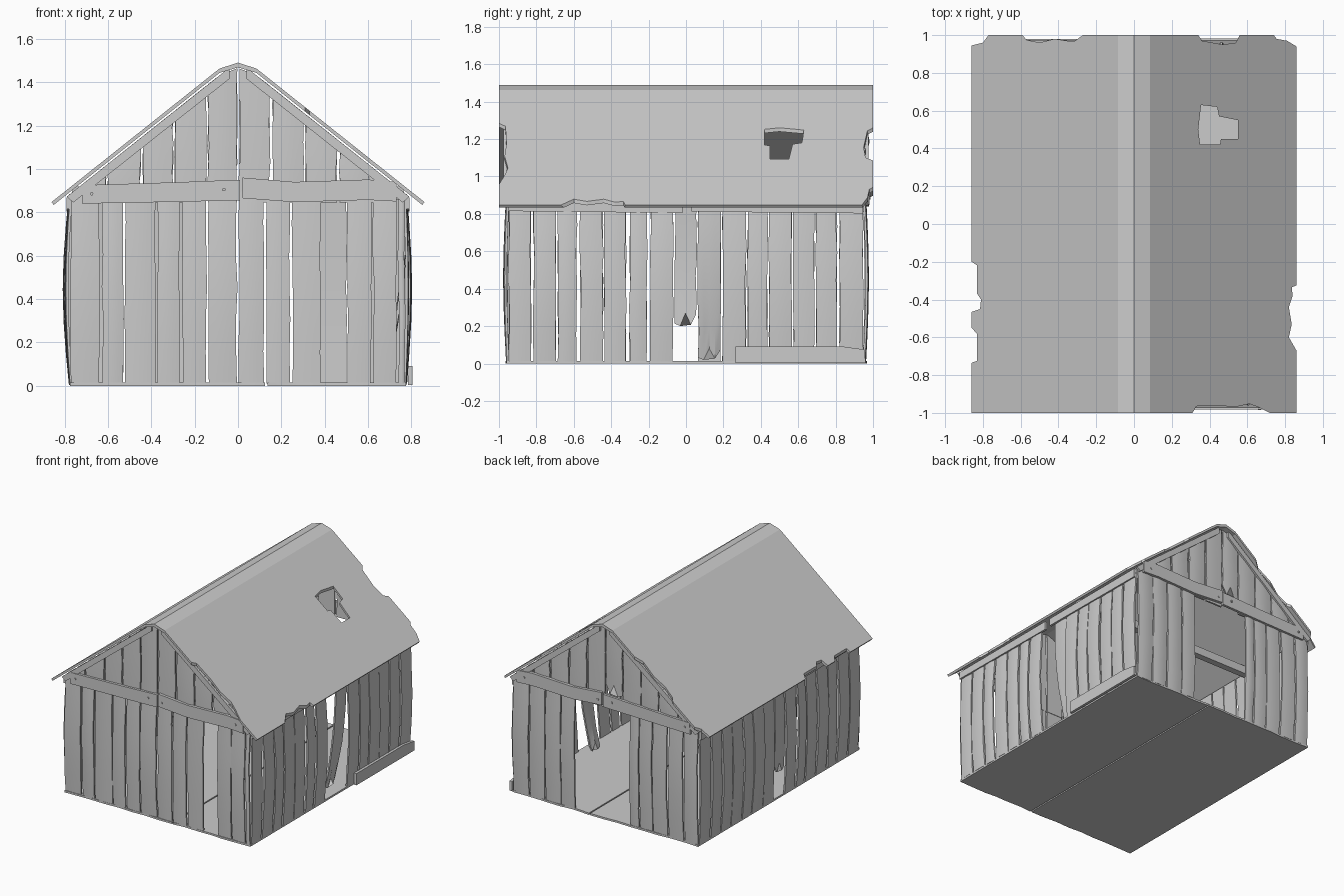
import bpy, bmesh, math, random
from mathutils import Matrix, Vector

if "Cube" in bpy.data.objects:
    bpy.data.objects.remove(bpy.data.objects["Cube"])

random.seed(4)

# wall frames: (along, outward, up) -> world
FRAMES = {
    "front": lambda u, o, z: (u, -0.945 - o, z),
    "back": lambda u, o, z: (u, 0.945 + o, z),
    "right": lambda u, o, z: (0.762 + o, u, z),
    "left": lambda u, o, z: (-0.762 - o, u, z),
    "plan": lambda u, o, z: (u, z, o),
}


def finish(name, bm, angle=30):
    bmesh.ops.recalc_face_normals(bm, faces=bm.faces)
    me = bpy.data.meshes.new(name)
    bm.to_mesh(me)
    bm.free()
    for p in me.polygons:
        p.use_smooth = True
    me.set_sharp_from_angle(angle=math.radians(angle))
    ob = bpy.data.objects.new(name, me)
    bpy.context.collection.objects.link(ob)
    return ob


def loft(bm, rings):
    vs = [[bm.verts.new(p) for p in r] for r in rings]
    n = len(vs[0])
    for a, b in zip(vs, vs[1:]):
        for i in range(n):
            j = (i + 1) % n
            bm.faces.new((a[i], a[j], b[j], b[i]))
    bm.faces.new(vs[0])
    bm.faces.new(vs[-1])


def prism(bm, frame, pts, o0, o1):
    loft(bm, [[frame(u, o, z) for u, z in pts] for o in (o0, o1)])


def roof_z(x):
    return min(1.5 - 0.795 * abs(x), 1.465 - 0.37 * abs(x))


# weathered plank: bowed outward, slightly cupped, wavy sides, optional splintered foot
def plank(bm, frame, u0, u1, z0, top, bow=0.02, spikes=0.0, bend=0.0):
    rows, cols = 6, 4
    cup = random.uniform(0.002, 0.006)
    bow *= random.uniform(0.3, 1.0)
    foot = [z0 + spikes * k for k in (0.2, 0, 1, 0.1, 0.9)]
    rings = []
    for r in range(rows + 1):
        t = r / rows
        wob = 0.006 if 0 < r < rows else 0.002
        a = u0 + random.uniform(-wob, wob) * 0.7
        b = u1 + random.uniform(-wob, wob) * 0.7
        outer, inner = [], []
        for c in range(cols + 1):
            k = c / cols
            u = a + (b - a) * k
            z = foot[c] + (top(u) - foot[c]) * t
            o = bow * math.sin(math.pi * t) + bend * (1 - t) ** 2
            outer.append(frame(u, o + 0.012 + cup * math.sin(math.pi * k), z))
            inner.append(frame(u, o, z))
        rings.append(outer + inner[::-1])
    loft(bm, rings)


def foot():
    return random.choice((0.004, 0.01, 0.014))


# front and back walls
FRONT = [(-0.77, -0.64), (-0.625, -0.53), (-0.52, -0.38), (-0.37, -0.27), (-0.255, -0.147),
         (-0.135, -0.006), (0.004, 0.12), (0.132, 0.24), (0.25, 0.38),
         (0.505, 0.615), (0.625, 0.73), (0.74, 0.77)]
BACK = [(-0.77, -0.66), (-0.65, -0.53), (-0.515, -0.4), (-0.39, -0.29), (-0.28, -0.205),
        (0.255, 0.37), (0.375, 0.5), (0.51, 0.63), (0.64, 0.77)]
GABLE = [(-0.72, -0.61), (-0.6, -0.45), (-0.437, -0.3), (-0.29, -0.148), (-0.138, -0.004),
         (0.006, 0.146), (0.16, 0.3), (0.312, 0.455), (0.47, 0.6), (0.61, 0.72)]
for side, spans in (("front", FRONT), ("back", BACK)):
    f = FRAMES[side]
    bm = bmesh.new()
    for a, b in spans:
        plank(bm, f, a, b, foot(), lambda u: min(0.9, roof_z(u)), 0.018)
    finish(side + "_wall_planks", bm)
    bm = bmesh.new()
    for i, (a, b) in enumerate(GABLE):
        broken = side == "back" and i == 4
        plank(bm, f, a, b, 0.95 if broken else 0.845, roof_z, 0.003, 0.08 if broken else 0)
    finish(side + "_gable_planks", bm)

    # rake boards under the roof edge
    bm = bmesh.new()
    for s in (-1, 1):
        prism(bm, f, [(s * 0.04, 1.467), (s * 0.79, 0.872), (s * 0.76, 0.845), (s * 0.04, 1.415)],
              0.014, 0.03)
    finish(side + "_rake_boards", bm)

    # cracked cross beam in two pieces
    bm = bmesh.new()
    prism(bm, f, [(-0.72, 0.84), (-0.3, 0.848), (0.01, 0.855), (0.01, 0.95), (-0.3, 0.938),
                  (-0.715, 0.925)], 0.014, 0.034)
    prism(bm, f, [(0.02, 0.865), (0.26, 0.847), (0.6, 0.857), (0.73, 0.85), (0.73, 0.94),
                  (0.6, 0.951), (0.26, 0.94), (0.02, 0.96)], 0.014, 0.036)
    finish(side + "_cross_beam", bm)

    # nail heads
    bm = bmesh.new()
    for u, z in ((-0.675, 0.885), (-0.065, 0.905), (0.05, 0.9), (0.665, 0.9)):
        prism(bm, f, [(u + 0.008 * math.cos(k * math.pi / 4), z + 0.008 * math.sin(k * math.pi / 4))
                      for k in range(8)], 0.03, 0.041)
    finish(side + "_nails", bm)

# side walls; the middle plank is missing on the right, broken on the left
SIDE = [(-0.945, -0.83), (-0.815, -0.695), (-0.685, -0.585), (-0.565, -0.445), (-0.437, -0.322),
        (-0.3, -0.21), (-0.19, -0.07), (-0.06, 0.055), (0.065, 0.185), (0.195, 0.32),
        (0.33, 0.435), (0.445, 0.565), (0.575, 0.685), (0.695, 0.805), (0.82, 0.945)]
for side in ("right", "left"):
    f = FRAMES[side]
    bm = bmesh.new()
    for i, (a, b) in enumerate(SIDE):
        top = lambda u: 0.885
        if side == "right" and i == 7:
            continue
        if side == "left" and i == 7:
            plank(bm, f, a, b, 0.2, top, 0.02, 0.07)
        elif side == "right" and i == 8:
            plank(bm, f, a, b, 0.02, top, 0.01, 0.06, -0.09)
        else:
            plank(bm, f, a, b, foot(), top, 0.03)
    finish(side + "_wall_planks", bm)
    bm = bmesh.new()
    prism(bm, f, [(-0.95, 0.815), (-0.02, 0.805), (-0.02, 0.868), (-0.95, 0.868)], 0.013, 0.03)
    prism(bm, f, [(0.03, 0.812), (0.945, 0.803), (0.945, 0.868), (0.03, 0.868)], 0.013, 0.03)
    finish(side + "_eave_beam", bm)

# fallen board against the right wall
bm = bmesh.new()
prism(bm, FRAMES["right"], [(0.265, 0.004), (0.96, 0.004), (0.955, 0.075), (0.83, 0.092),
                            (0.265, 0.092)], 0.022, 0.042)
finish("fallen_board", bm)

# tie beam inside
bm = bmesh.new()
prism(bm, FRAMES["plan"], [(-0.765, 0.28), (0.765, 0.28), (0.765, 0.33), (-0.765, 0.33)], 0.86, 0.92)
finish("tie_beam", bm)

# floor in two halves with ragged ends
bm = bmesh.new()
for x0, x1 in ((-0.775, 0.125), (0.135, 0.775)):
    xs = [x0 + (x1 - x0) * k / 8 for k in range(9)]
    pts = [(x, -0.955 - random.uniform(0, 0.012)) for x in xs]
    pts += [(x, 0.955 + random.uniform(0, 0.012)) for x in reversed(xs)]
    prism(bm, FRAMES["plan"], pts, 0.0, 0.014)
finish("floor", bm)

# roof sheet
half = [(0.86, 0.847), (0.085, 1.463)]
under = [(0.085, 1.443), (0.85, 0.834)]
profile = (half + [(0, 1.49)] + [(-x, z) for x, z in reversed(half)]
           + [(-x, z) for x, z in reversed(under)] + [(0, 1.468)] + under)
bm = bmesh.new()
loft(bm, [[(x, y, z) for x, z in profile] for y in (-1, 1)])
roof = finish("roof", bm, 10)

# torn edges and hole, as plan outlines cut through the roof
CUTS = [
    [(-0.9, 0.932), (-0.86, 0.945), (-0.8, 0.96), (-0.77, 1.0), (-0.76, 1.05), (-0.9, 1.05)],
    [(-0.6, 1.05), (-0.59, 1), (-0.57, 0.975), (-0.5, 0.96), (-0.42, 0.98), (-0.32, 0.965),
     (-0.27, 1), (-0.25, 1.05)],
    [(0.33, 1.05), (0.34, 1), (0.36, 0.97), (0.47, 0.95), (0.54, 0.96), (0.56, 1), (0.58, 1.05)],
    [(0.73, 1.05), (0.74, 1), (0.755, 0.98), (0.81, 0.97), (0.86, 0.94), (0.9, 0.93), (0.9, 1.05)],
    [(0.3, -1.05), (0.31, -1), (0.33, -0.965), (0.45, -0.96), (0.53, -0.97), (0.61, -0.952),
     (0.66, -0.97), (0.72, -1), (0.75, -1.05)],
    [(-0.9, -0.19), (-0.86, -0.2), (-0.83, -0.22), (-0.83, -0.37), (-0.81, -0.4), (-0.815, -0.45),
     (-0.86, -0.465), (-0.9, -0.47)],
    [(-0.9, -0.54), (-0.86, -0.55), (-0.832, -0.58), (-0.832, -0.725), (-0.86, -0.735), (-0.9, -0.74)],
    [(0.9, -0.31), (0.86, -0.325), (0.835, -0.335), (0.84, -0.38), (0.82, -0.44), (0.835, -0.53),
     (0.82, -0.6), (0.86, -0.67), (0.9, -0.7)],
    [(0.355, 0.63), (0.44, 0.62), (0.45, 0.57), (0.55, 0.55), (0.55, 0.45), (0.46, 0.45),
     (0.455, 0.42), (0.35, 0.42), (0.34, 0.5)],
]
bm = bmesh.new()
for pts in CUTS:
    prism(bm, FRAMES["plan"], pts, 0.6, 1.7)
cutter = finish("roof_cutter", bm)
cutter.hide_render = True
mod = roof.modifiers.new("torn_edges", "BOOLEAN")
mod.operation = "DIFFERENCE"
mod.solver = "EXACT"
mod.object = cutter
bpy.context.view_layer.objects.active = roof
bpy.ops.object.modifier_apply(modifier="torn_edges")
bpy.data.objects.remove(cutter)
for p in roof.data.polygons:
    p.use_smooth = False
